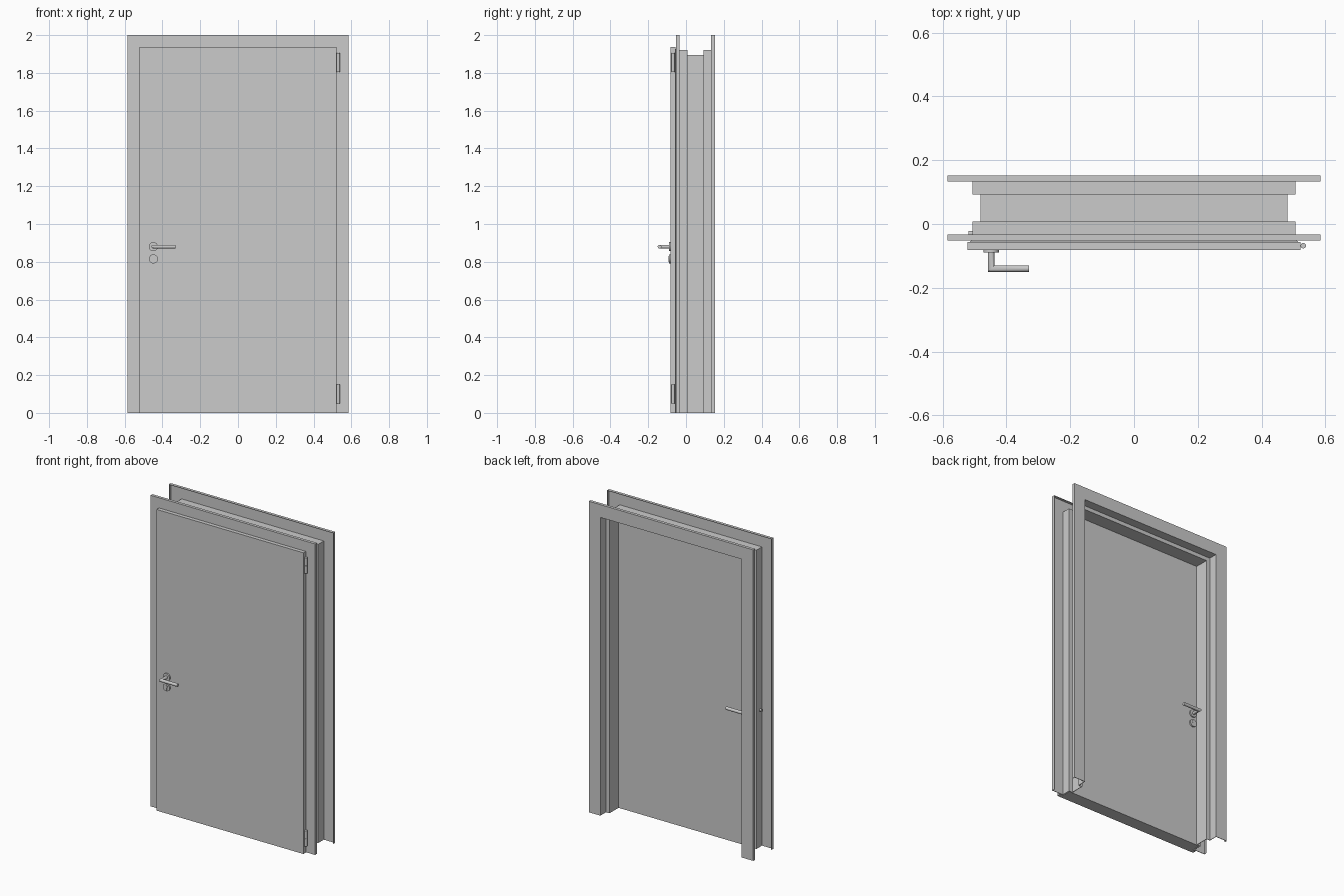
import bpy, bmesh, math
from mathutils import Matrix

if "Cube" in bpy.data.objects:
    bpy.data.objects.remove(bpy.data.objects["Cube"])


def finish(name, bm, smooth=False):
    bmesh.ops.recalc_face_normals(bm, faces=bm.faces)
    me = bpy.data.meshes.new(name)
    bm.to_mesh(me)
    bm.free()
    ob = bpy.data.objects.new(name, me)
    bpy.context.collection.objects.link(ob)
    if smooth:
        bpy.context.view_layer.objects.active = ob
        ob.select_set(True)
        bpy.ops.object.shade_smooth_by_angle(angle=math.radians(40))
        ob.select_set(False)
    return ob


def box(name, x0, x1, y0, y1, z0, z1):
    bm = bmesh.new()
    bmesh.ops.create_cube(bm, size=1)
    bmesh.ops.scale(bm, vec=(x1 - x0, y1 - y0, z1 - z0), verts=bm.verts)
    bmesh.ops.translate(bm, vec=((x0 + x1) / 2, (y0 + y1) / 2, (z0 + z1) / 2), verts=bm.verts)
    return finish(name, bm)


def cylinder(name, centre, r, length, axis='Z', seg=32):
    bm = bmesh.new()
    rot = {'Z': Matrix(), 'Y': Matrix.Rotation(math.pi / 2, 4, 'X'),
           'X': Matrix.Rotation(math.pi / 2, 4, 'Y')}[axis]
    bmesh.ops.create_cone(bm, cap_ends=True, segments=seg, radius1=r, radius2=r,
                          depth=length, matrix=Matrix.Translation(centre) @ rot)
    return finish(name, bm, True)


def bridge(bm, rings, closed):
    n = len(rings[0])
    for a, b in zip(rings, rings[1:]):
        for i in range(n if closed else n - 1):
            j = (i + 1) % n
            bm.faces.new((a[i], a[j], b[j], b[i]))
    if closed:
        bm.faces.new(rings[0])
        bm.faces.new(rings[-1])


def surround(name, profile, closed):
    """Sweep a (distance from centre, y) profile up, over and down the opening."""
    bm = bmesh.new()
    rings = []
    for side, up in ((-1, 0), (-1, 1), (1, 1), (1, 0)):
        rings.append([bm.verts.new((side * d, y, up * (HEAD + d))) for d, y in profile])
    bridge(bm, rings, closed)
    return finish(name, bm)


HEAD = 2 - 0.585

# Folded sheet frame: face, rebate and stop, with returned lips on both sides
half = [(0.585, 0.0835), (0.585, 0.1025), (0.503, 0.1025), (0.503, 0.0455), (0.478, 0.0455)]
MID = 0.05
profile = [(d, MID - y) for d, y in half] + [(d, MID + y) for d, y in reversed(half)]
t = 0.003
inner_half = [(0.585 - t, 0.0835), (0.585 - t, 0.1025 - t), (0.503 + t, 0.1025 - t),
              (0.503 + t, 0.0455 - t), (0.478 + t, 0.0455 - t)]
inner = [(d, MID - y) for d, y in inner_half] + [(d, MID + y) for d, y in reversed(inner_half)]
surround("door_frame", profile + inner[::-1], True)

# Seal between leaf and frame
surround("seal", [(0.515, -0.057), (0.51, -0.052), (0.50, -0.052), (0.50, -0.057)], True)

# Leaf: overlapping front sheet and the thicker body inside the rebate
FRONT, BACK = -0.081, 0.003
box("leaf_front", -0.522, 0.522, FRONT, -0.0566, 0, 1.937)
box("leaf_body", -0.499, 0.499, -0.0566, BACK, 0, 1.914)

# Latch bolt through the jamb
cylinder("latch", (-0.505, -0.03, 0.88), 0.008, 0.028, 'X')


def lever(name, x0, x1, z, r, face, s, reach):
    bm = bmesh.new()
    ring = [(r * math.cos(k * math.tau / 24), r * math.sin(k * math.tau / 24)) for k in range(24)]
    yc = face + s * reach
    rings = [[bm.verts.new((x0 + a, face, z + b)) for a, b in ring],
             [bm.verts.new((x0 + a, yc - s * a, z + b)) for a, b in ring],
             [bm.verts.new((x1, yc - s * a, z + b)) for a, b in ring]]
    bridge(bm, rings, True)
    return finish(name, bm, True)


# Handles and lock roses on both sides
HX, HZ, KZ = -0.448, 0.88, 0.815
for side, face, s in (("front", FRONT, -1), ("back", BACK, 1)):
    cylinder(side + "_handle_rose", (HX, face + s * 0.0045, HZ), 0.024, 0.009, 'Y')
    cylinder(side + "_lock_rose", (HX, face + s * 0.0045, KZ), 0.024, 0.009, 'Y')
    lever(side + "_lever", HX, -0.33, HZ, 0.01, face, s, 0.059)
    cylinder(side + "_lock_cylinder", (HX, face + s * 0.0055, KZ + 0.006), 0.009, 0.011, 'Y')
    ys = sorted((face, face + s * 0.0105))
    box(side + "_lock_body", HX - 0.005, HX + 0.005, *ys, KZ - 0.017, KZ + 0.004)

# Hinges: two barrels and a small leaf plate each
for name, z in (("lower", 0.10), ("upper", 1.855)):
    for part, dz in (("bottom", -0.0255), ("top", 0.0255)):
        cylinder(f"{name}_hinge_{part}", (0.531, -0.068, z + dz), 0.0085, 0.05)
    cylinder(name + "_hinge_pin", (0.531, -0.068, z), 0.006, 0.09)
    box(name + "_hinge_plate", 0.515, 0.531, -0.070, -0.066, z - 0.05, z + 0.05)
